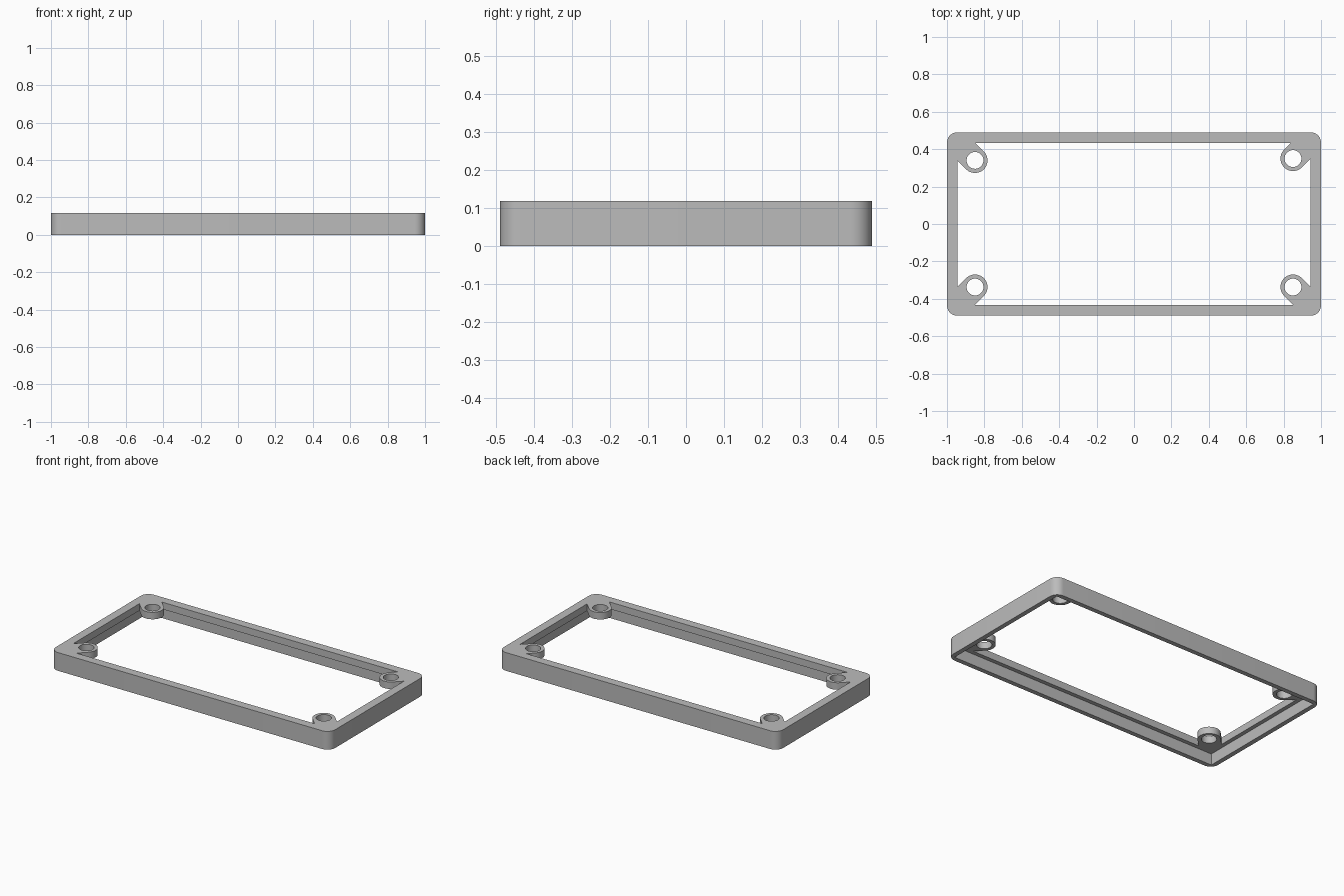
import bpy, bmesh
from math import cos, sin, pi, radians, sqrt

cube = bpy.data.objects.get("Cube")
if cube:
    bpy.data.objects.remove(cube)

HALF_X, HALF_Y, HEIGHT = 1.0, 0.49, 0.118
CORNER_R = 0.055
LIP, RIM = 0.056, 0.03          # width of the top lip and of the lower rim
LEDGE_Z = 0.073                 # underside of the lip and the bosses
BOSS_R, HOLE_R = 0.067, 0.045
# Boss centres, counter-clockwise from the back left
BOSSES = [(0.85, 0.35), (-0.85, 0.34), (-0.85, -0.337), (0.85, -0.337)]


def arc(cx, cy, r, start, sweep, n):
    return [(cx + r * cos(start + sweep * i / n), cy + r * sin(start + sweep * i / n))
            for i in range(n + 1)]


def sign(v):
    return 1 if v > 0 else -1


# Rounded outer outline
outer = []
for k, (bx, by) in enumerate(BOSSES):
    outer += arc(sign(bx) * (HALF_X - CORNER_R), sign(by) * (HALF_Y - CORNER_R),
                 CORNER_R, k * pi / 2, pi / 2, 10)

# Square-cornered recess under the lip
cavity = [(sign(bx) * (HALF_X - RIM), sign(by) * (HALF_Y - RIM)) for bx, by in BOSSES]

# Upper opening: each boss is joined to its corner by a diagonal web
opening = []
wall_x, wall_y = HALF_X - LIP, HALF_Y - LIP
for k, (bx, by) in enumerate(BOSSES):
    sx, sy = sign(bx), sign(by)
    reach = BOSS_R * sqrt(2)
    on_side = (sx * wall_x, by + sy * (wall_x - abs(bx) - reach))
    on_long = (bx + sx * (wall_y - abs(by) - reach), sy * wall_y)
    first, last = (on_side, on_long) if k % 2 == 0 else (on_long, on_side)
    opening += [first] + arc(bx, by, BOSS_R, k * pi / 2 - pi / 4, -pi, 24) + [last]

holes = [arc(bx, by, HOLE_R, 0, 2 * pi, 32)[:-1] for bx, by in BOSSES]

bm = bmesh.new()


def ring(points, z):
    verts = [bm.verts.new((x, y, z)) for x, y in points]
    for a, b in zip(verts, verts[1:] + verts[:1]):
        bm.edges.new((a, b))
    return verts


def wall(low, high):
    n = len(low)
    for i in range(n):
        j = (i + 1) % n
        bm.faces.new((low[i], low[j], high[j], high[i]))


def fill(rings):
    edges = [bm.edges.get((a, b)) for r in rings for a, b in zip(r, r[1:] + r[:1])]
    bmesh.ops.triangle_fill(bm, edges=edges, use_beauty=True)


# Flat layers: underside of rim, underside of lip and bosses, top
rim_out, rim_in = ring(outer, 0), ring(cavity, 0)
ledge_out, ledge_in = ring(cavity, LEDGE_Z), ring(opening, LEDGE_Z)
top_out, top_in = ring(outer, HEIGHT), ring(opening, HEIGHT)
holes_low = [ring(h, LEDGE_Z) for h in holes]
holes_high = [ring(h, HEIGHT) for h in holes]
fill([rim_out, rim_in])
fill([ledge_out, ledge_in] + holes_low)
fill([top_out, top_in] + holes_high)

# Upright walls
for low, high in [(rim_out, top_out), (rim_in, ledge_out), (ledge_in, top_in),
                  *zip(holes_low, holes_high)]:
    wall(low, high)
bmesh.ops.recalc_face_normals(bm, faces=bm.faces[:])

mesh = bpy.data.meshes.new("bezel_frame")
bm.to_mesh(mesh)
bm.free()
frame = bpy.data.objects.new("bezel_frame", mesh)
bpy.context.collection.objects.link(frame)

grey = bpy.data.materials.new("plain_grey")
grey.use_nodes = True
colour = (0.5, 0.5, 0.5, 1)
grey.diffuse_color = colour
grey.node_tree.nodes["Principled BSDF"].inputs["Base Color"].default_value = colour
mesh.materials.append(grey)

bpy.ops.object.select_all(action='DESELECT')
frame.select_set(True)
bpy.context.view_layer.objects.active = frame
bpy.ops.object.shade_smooth_by_angle(angle=radians(30))
